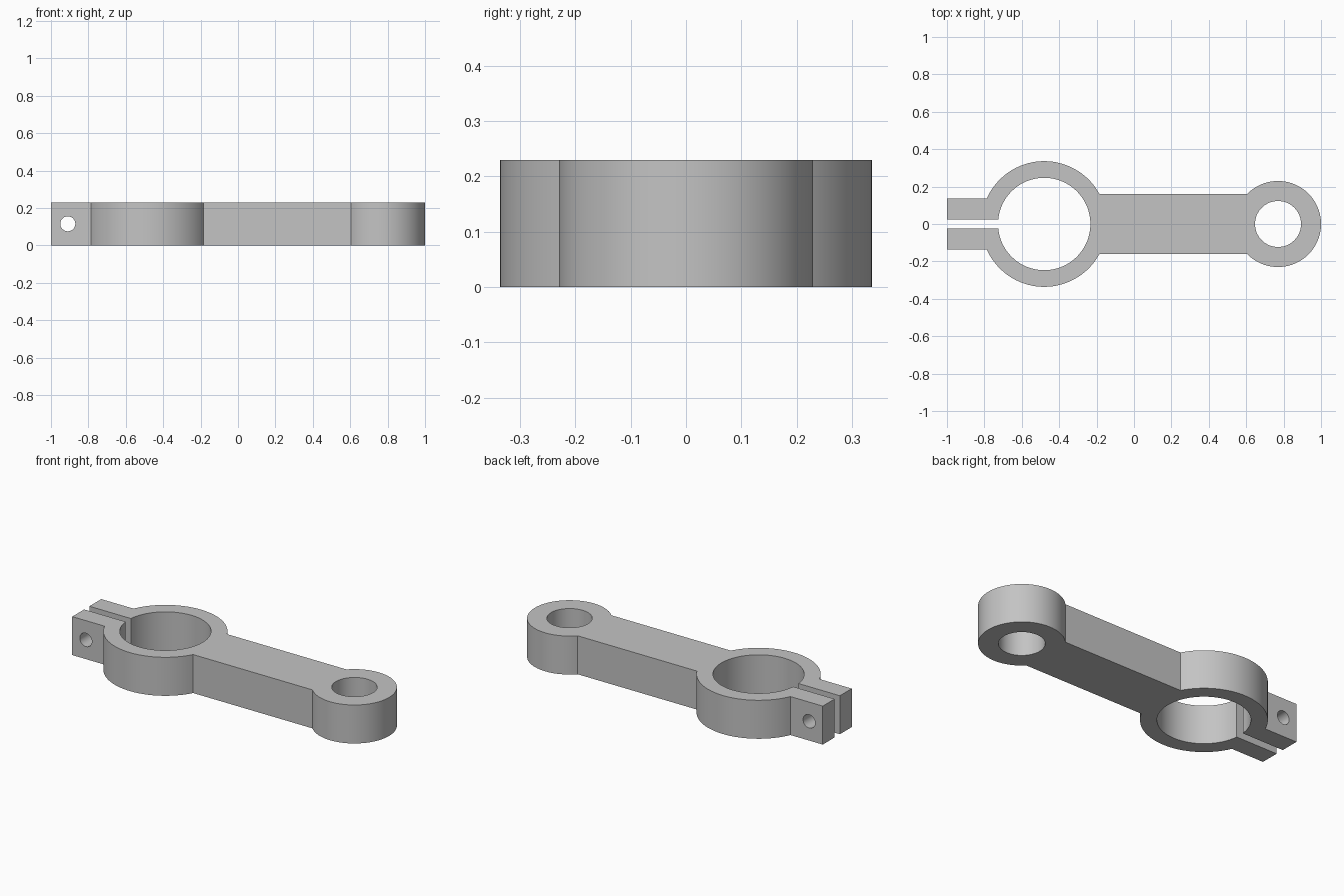
import bpy, bmesh
from math import asin, pi, cos, sin
from mathutils import Vector

if "Cube" in bpy.data.objects:
    bpy.data.objects.remove(bpy.data.objects["Cube"], do_unlink=True)

HEIGHT = 0.23
CLAMP_X, CLAMP_R, CLAMP_BORE = -0.48, 0.336, 0.247
EYE_X, EYE_R, EYE_BORE = 0.77, 0.23, 0.123
ARM_HALF, TAB_HALF, SLOT_HALF = 0.16, 0.137, 0.025
BOLT_X, BOLT_R = -0.91, 0.04

grey = bpy.data.materials.new("plain grey")
grey.use_nodes = True
grey.diffuse_color = (0.55, 0.55, 0.55, 1)
grey.node_tree.nodes["Principled BSDF"].inputs["Base Color"].default_value = grey.diffuse_color


def arc(cx, r, start, end, steps):
    angles = [start + (end - start) * i / steps for i in range(steps + 1)]
    return [(cx + r * cos(a), r * sin(a)) for a in angles]


def cutter(name, radius, depth, location, rotation=(0, 0, 0)):
    bpy.ops.mesh.primitive_cylinder_add(vertices=64, radius=radius, depth=depth,
                                        location=location, rotation=rotation)
    ob = bpy.context.object
    ob.name = name
    ob.hide_render = True
    ob.data.materials.append(grey)
    return ob


# Half outline: clamp bore, slot, tab, clamp ring, arm, end eye
half = arc(CLAMP_X, CLAMP_BORE, 0, pi - asin(SLOT_HALF / CLAMP_BORE), 48)
half += [(-1, SLOT_HALF), (-1, TAB_HALF)]
half += arc(CLAMP_X, CLAMP_R, pi - asin(TAB_HALF / CLAMP_R), asin(ARM_HALF / CLAMP_R), 40)
half += arc(EYE_X, EYE_R, pi - asin(ARM_HALF / EYE_R), 0, 40)
outline = half + [(x, -y) for x, y in half[-2:0:-1]]

# Extrude the mirrored outline into the solid lever
bm = bmesh.new()
base = bm.faces.new([bm.verts.new((x, y, 0)) for x, y in outline])
top = bmesh.ops.extrude_face_region(bm, geom=[base], use_keep_orig=True)["geom"]
bmesh.ops.translate(bm, vec=Vector((0, 0, HEIGHT)),
                    verts=[v for v in top if isinstance(v, bmesh.types.BMVert)])
bmesh.ops.recalc_face_normals(bm, faces=bm.faces)
mesh = bpy.data.meshes.new("clamp_lever")
bm.to_mesh(mesh)
bm.free()
mesh.materials.append(grey)
lever = bpy.data.objects.new("clamp_lever", mesh)
bpy.context.collection.objects.link(lever)

# Cut the end eye bore and the cross bolt hole through both tabs
cutters = [cutter("eye_bore_cutter", EYE_BORE, 1, (EYE_X, 0, HEIGHT / 2)),
           cutter("bolt_hole_cutter", BOLT_R, 1, (BOLT_X, 0, HEIGHT / 2), (pi / 2, 0, 0))]
bpy.ops.object.select_all(action="DESELECT")
lever.select_set(True)
bpy.context.view_layer.objects.active = lever
for tool in cutters:
    mod = lever.modifiers.new(tool.name, "BOOLEAN")
    mod.operation = "DIFFERENCE"
    mod.solver = "EXACT"
    mod.object = tool
    bpy.ops.object.modifier_apply(modifier=mod.name)
for tool in cutters:
    bpy.data.objects.remove(tool, do_unlink=True)

# Smooth round walls, crisp edges
bpy.ops.object.shade_smooth_by_angle(angle=pi / 6)
